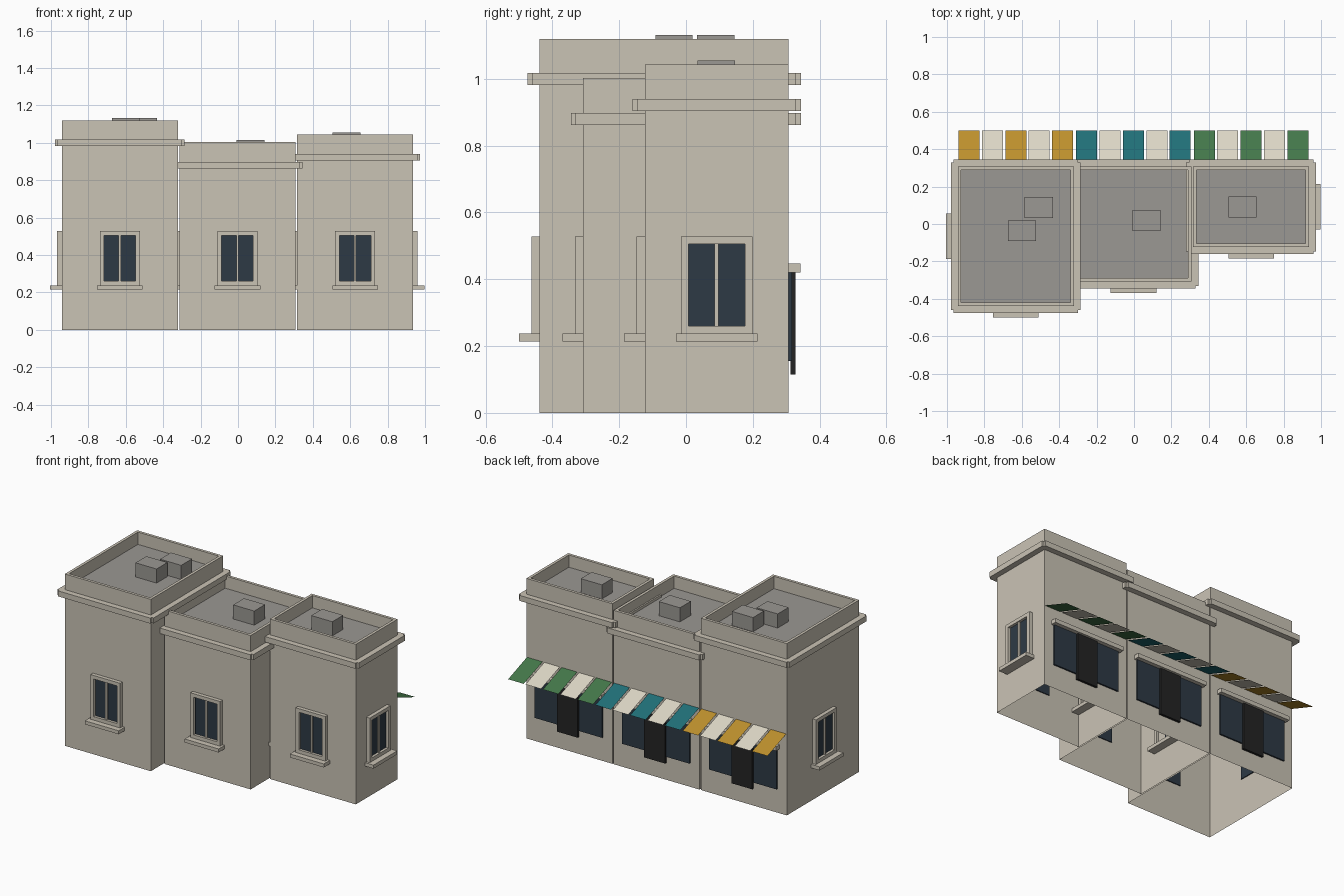
import bpy, bmesh
from math import pi
from mathutils import Matrix, Vector

cube = bpy.data.objects.get("Cube")
if cube:
    bpy.data.objects.remove(cube, do_unlink=True)


def material(name, rgb):
    m = bpy.data.materials.new(name)
    m.use_nodes = True
    m.diffuse_color = (*rgb, 1)
    bsdf = next(n for n in m.node_tree.nodes if n.type == 'BSDF_PRINCIPLED')
    bsdf.inputs["Base Color"].default_value = (*rgb, 1)
    bsdf.inputs["Roughness"].default_value = 0.8
    return m


STONE = material("warm stone", (0.59, 0.546, 0.462))
ROOF = material("roof grey", (0.328, 0.314, 0.292))
GLASS = material("dark blue glass", (0.027, 0.042, 0.06))
DOOR = material("black door", (0.017, 0.017, 0.017))
CREAM = material("cream canvas", (0.723, 0.68, 0.565))
GOLD = material("gold canvas", (0.515, 0.283, 0.026))
TEAL = material("teal canvas", (0.015, 0.162, 0.188))
GREEN = material("green canvas", (0.058, 0.188, 0.069))


def finish(name, bm, mats, matrix=Matrix()):
    mesh = bpy.data.meshes.new(name)
    bm.to_mesh(mesh)
    bm.free()
    for m in mats:
        mesh.materials.append(m)
    ob = bpy.data.objects.new(name, mesh)
    ob.matrix_world = matrix
    bpy.context.collection.objects.link(ob)
    return ob


def add_box(bm, x, y, z):
    """Box spanning the given (low, high) ranges."""
    size = [b - a for a, b in (x, y, z)]
    mid = Vector([(a + b) / 2 for a, b in (x, y, z)])
    geo = bmesh.ops.create_cube(bm, size=1, matrix=Matrix.Translation(mid) @ Matrix.Diagonal((*size, 1)))
    return geo["verts"]


def boxes(name, mat, ranges, matrix=Matrix()):
    bm = bmesh.new()
    for r in ranges:
        add_box(bm, *r)
    return finish(name, bm, [mat], matrix)


HALF = 0.31      # half width of each building
BACK = 0.307     # shared street line
PARAPET = 0.026
ROOF_DROP = 0.08


def body(name, cx, front, height):
    """Open-bottomed shell with a sunken roof behind a parapet."""
    bm = bmesh.new()
    add_box(bm, (cx - HALF, cx + HALF), (front, BACK), (0, height))
    bottom = [f for f in bm.faces if f.normal.z < -0.5]
    bmesh.ops.delete(bm, geom=bottom, context='FACES_ONLY')
    top = next(f for f in bm.faces if f.normal.z > 0.5)
    bmesh.ops.inset_region(bm, faces=[top], thickness=PARAPET)
    out = bmesh.ops.extrude_discrete_faces(bm, faces=[top])
    deck = out["faces"][0]
    bmesh.ops.translate(bm, verts=deck.verts, vec=(0, 0, -ROOF_DROP))
    deck.material_index = 1
    finish(name + "_walls", bm, [STONE, ROOF])


def cornice(name, cx, front, z):
    """Four strips with small notches at the corners."""
    out, lap = 0.037, 0.023
    zr = (z - 0.018, z + 0.018)
    along = (cx - HALF - lap, cx + HALF + lap)
    deep = (front - lap, BACK + lap)
    boxes(name + "_cornice", STONE, [
        (along, (front - out, front), zr),
        (along, (BACK, BACK + out), zr),
        ((cx - HALF - out, cx - HALF), deep, zr),
        ((cx + HALF, cx + HALF + out), deep, zr)])


def window(name, x, y, angle):
    """Framed double window with a sill; outward is local -y."""
    place = Matrix.Translation((x, y, 0)) @ Matrix.Rotation(angle, 4, 'Z')
    w, lo, hi, bar = 0.107, 0.237, 0.528, 0.023
    depth = (-0.025, 0)
    boxes(name + "_frame", STONE, [
        ((-w, -w + bar), depth, (lo, hi)),
        ((w - bar, w), depth, (lo, hi)),
        ((-w + bar, w - bar), depth, (hi - bar, hi)),
        ((-w + bar, w - bar), depth, (lo, lo + bar)),
        ((-0.006, 0.006), (-0.018, 0), (lo + bar, hi - bar))], place)
    boxes(name + "_sill", STONE, [((-0.122, 0.122), (-0.062, 0), (0.214, lo))], place)
    boxes(name + "_glass", GLASS, [((-w + bar, w - bar), (-0.008, 0.006), (lo + bar, hi - bar))], place)


def shopfront(name, cx):
    """Wide display glass, door and lintel on the street side."""
    boxes(name + "_shop_glass", GLASS, [((cx - 0.243, cx + 0.243), (BACK - 0.004, BACK + 0.01), (0.155, 0.422))])
    boxes(name + "_door", DOOR, [((cx - 0.075, cx + 0.075), (BACK + 0.006, BACK + 0.021), (0.115, 0.42))])
    boxes(name + "_lintel", STONE, [((cx - 0.258, cx + 0.258), (BACK, BACK + 0.036), (0.42, 0.447))])


def awning(name, cx, colour):
    """Five sloping canvas strips in alternating colours."""
    bm = bmesh.new()
    for i in range(5):
        x = cx + (i - 2) * 0.125
        a, b = x - 0.056, x + 0.056
        corners = [(a, BACK, 0.53), (b, BACK, 0.53), (b, 0.5, 0.46), (a, 0.5, 0.46)]
        face = bm.faces.new([bm.verts.new(c) for c in reversed(corners)])
        face.material_index = i % 2
    bmesh.ops.recalc_face_normals(bm, faces=bm.faces)
    for f in bm.faces:
        f.normal_update()
        if f.normal.z < 0:
            f.normal_flip()
    finish(name + "_awning", bm, [colour, CREAM])


def roof_units(name, height, centres):
    boxes(name + "_roof_units", ROOF, [
        ((x - 0.076, x + 0.076), (y - 0.056, y + 0.056), (height - ROOF_DROP, height + 0.012))
        for x, y in centres])


# name, centre x, front y, height, cornice z, awning colour, roof unit centres
buildings = [
    ("tall", -0.632, -0.438, 1.12, 1.0, GOLD, [(-0.599, -0.036), (-0.509, 0.089)]),
    ("middle", -0.003, -0.308, 1.003, 0.88, TEAL, [(0.067, 0.019)]),
    ("small", 0.626, -0.123, 1.043, 0.922, GREEN, [(0.58, 0.091)]),
]
for name, cx, front, height, trim_z, colour, units in buildings:
    body(name, cx, front, height)
    cornice(name, cx, front, trim_z)
    window(name + "_front_window", cx, front, 0)
    mid_y = (front + BACK) / 2
    window(name + "_left_window", cx + HALF, mid_y, pi / 2)
    window(name + "_right_window", cx - HALF, mid_y, -pi / 2)
    shopfront(name, cx)
    awning(name, cx, colour)
    roof_units(name, height, units)
